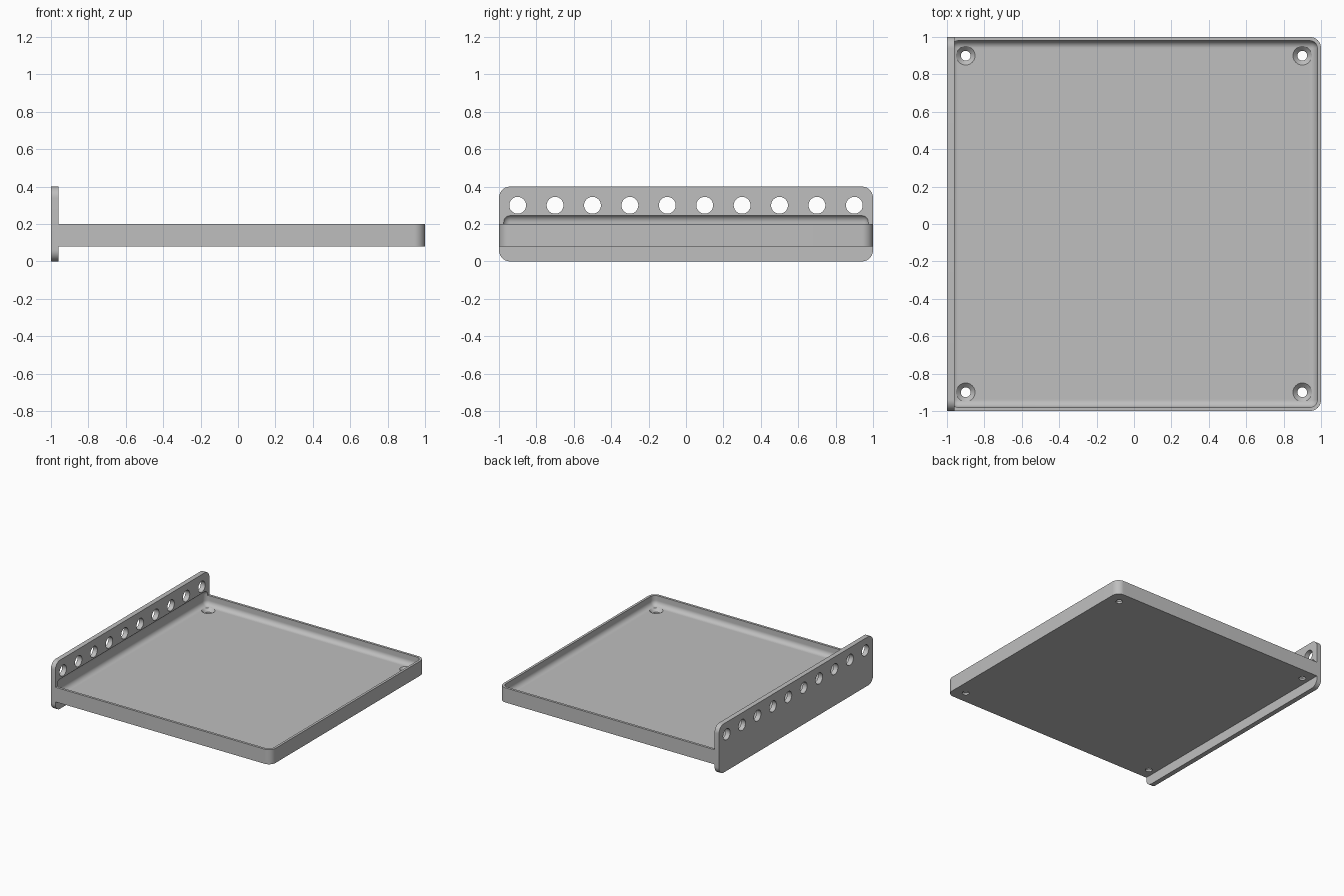
import bpy, bmesh, math
from mathutils import Matrix

old = bpy.data.objects.get("Cube")
if old:
    bpy.data.objects.remove(old, do_unlink=True)

grey = bpy.data.materials.new("plain grey")
grey.use_nodes = True
colour = (0.52, 0.52, 0.52, 1)
grey.diffuse_color = colour
grey.node_tree.nodes["Principled BSDF"].inputs["Base Color"].default_value = colour


def finish(name, bm, helper=False):
    bmesh.ops.recalc_face_normals(bm, faces=bm.faces[:])
    mesh = bpy.data.meshes.new(name)
    bm.to_mesh(mesh)
    bm.free()
    mesh.materials.append(grey)
    ob = bpy.data.objects.new(name, mesh)
    bpy.context.collection.objects.link(ob)
    ob.hide_render = helper
    return ob


def rounded_box(name, lo, hi, radius, pick, helper=False):
    """Box from corner to corner, with the edges chosen by pick(edge) rounded."""
    bm = bmesh.new()
    bmesh.ops.create_cube(bm, size=1)
    for v in bm.verts:
        v.co = [b if c > 0 else a for a, b, c in zip(lo, hi, v.co)]
    edges = [e for e in bm.edges if pick(e)]
    bmesh.ops.bevel(bm, geom=edges, offset=radius, segments=10,
                    profile=0.5, affect='EDGES')
    return finish(name, bm, helper)


def along(edge, axis):
    d = edge.verts[1].co - edge.verts[0].co
    return abs(d[axis]) > 0.999 * d.length


def add_cone(bm, r_low, r_high, z_low, z_high, spot):
    bmesh.ops.create_cone(
        bm, cap_ends=True, segments=40, radius1=r_low, radius2=r_high,
        depth=z_high - z_low, matrix=spot @ Matrix.Translation((0, 0, (z_low + z_high) / 2)))


def cut(target, cutter):
    mod = target.modifiers.new("cut", 'BOOLEAN')
    mod.operation = 'DIFFERENCE'
    mod.solver = 'EXACT'
    mod.object = cutter


def join(target, other):
    mod = target.modifiers.new("join", 'BOOLEAN')
    mod.operation = 'UNION'
    mod.solver = 'EXACT'
    mod.object = other


# Tray block with its two free corners rounded, and the upright end plate
tray = rounded_box("tray_with_end_plate", (-0.98, -1, 0.08), (1, 1, 0.2), 0.06,
                   lambda e: along(e, 2) and e.verts[0].co.x > 0)
plate = rounded_box("end_plate_blank", (-1, -1, 0), (-0.96, 1, 0.4), 0.06,
                    lambda e: along(e, 0), True)
join(tray, plate)

# Soft-edged hollow, which also bites a shallow groove into the plate
hollow = rounded_box("hollow_cutter", (-0.98, -0.98, 0.12), (0.98, 0.98, 0.25),
                     0.04, lambda e: True, True)
cut(tray, hollow)

# Row of round holes through the plate
bm = bmesh.new()
for i in range(10):
    spot = Matrix.Translation((-0.98, -0.9 + 0.2 * i, 0.3)) @ Matrix.Rotation(math.pi / 2, 4, 'Y')
    add_cone(bm, 0.045, 0.045, -0.1, 0.1, spot)
cut(tray, finish("plate_hole_cutter", bm, True))

# Countersunk screw holes in the tray corners
shaft, sink = bmesh.new(), bmesh.new()
for x in (-0.9, 0.9):
    for y in (-0.9, 0.9):
        spot = Matrix.Translation((x, y, 0))
        add_cone(shaft, 0.026, 0.026, 0.05, 0.19, spot)
        add_cone(sink, 0.02, 0.054, 0.09, 0.124, spot)
cut(tray, finish("screw_shaft_cutter", shaft, True))
cut(tray, finish("screw_sink_cutter", sink, True))

# Apply the cuts, remove the helpers and smooth the round surfaces
bpy.ops.object.select_all(action='DESELECT')
bpy.context.view_layer.objects.active = tray
tray.select_set(True)
helpers = [m.object for m in tray.modifiers]
for m in list(tray.modifiers):
    bpy.ops.object.modifier_apply(modifier=m.name)
for h in helpers:
    bpy.data.objects.remove(h, do_unlink=True)
bpy.ops.object.shade_smooth_by_angle(angle=math.radians(30))
